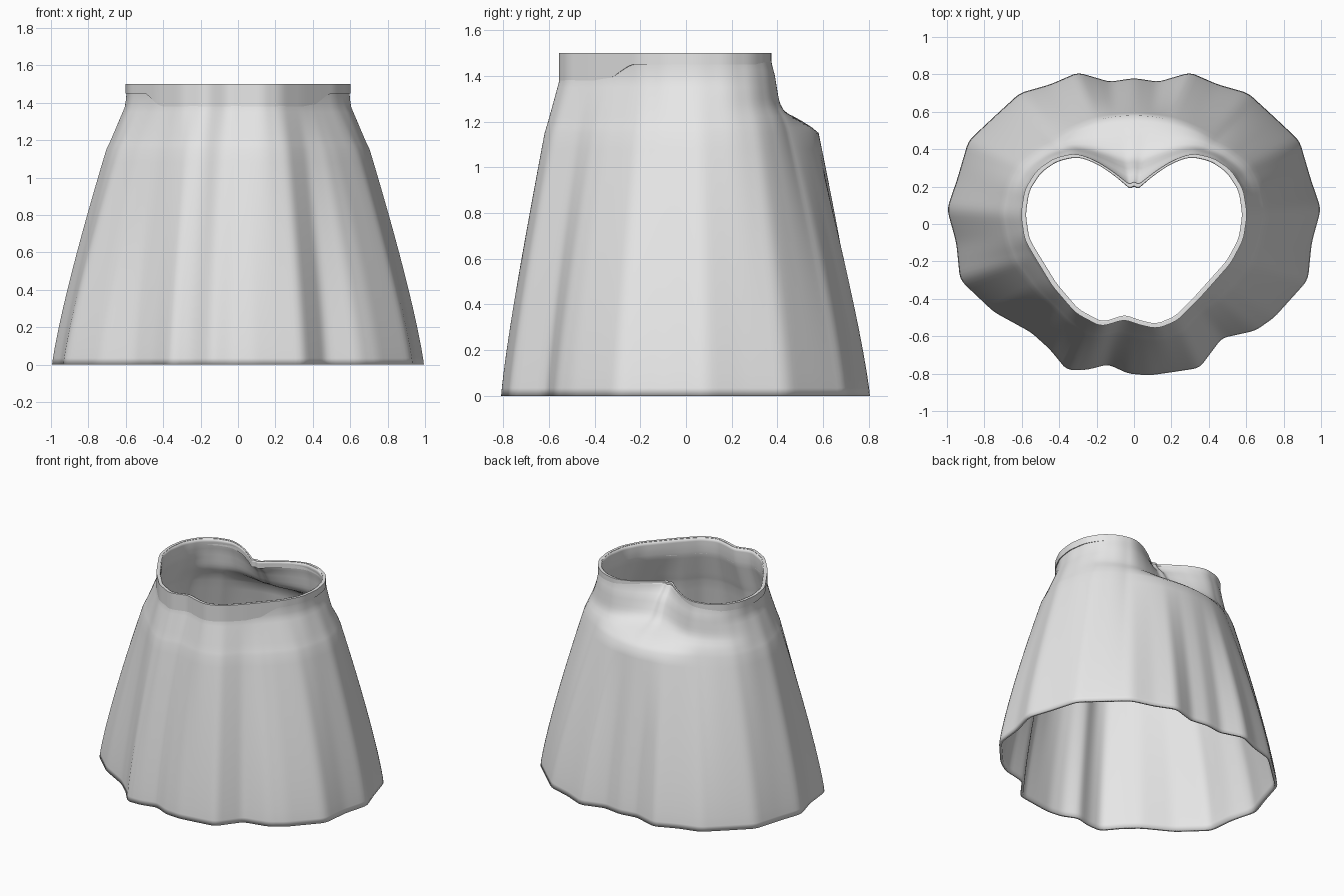
import bpy
import bmesh
import math
from mathutils import Vector

cube = bpy.data.objects.get("Cube")
if cube:
    bpy.data.objects.remove(cube, do_unlink=True)

STEPS = 240
WALL = 0.02
YOKE_Z = 1.15
TOP_Z = 1.5
ANGLES = [2 * math.pi * (i + 0.5) / STEPS for i in range(STEPS)]

# One material for the cloth
cloth = bpy.data.materials.new("light grey cloth")
cloth.use_nodes = True
grey = (0.8, 0.8, 0.8, 1)
cloth.diffuse_color = grey
cloth.node_tree.nodes["Principled BSDF"].inputs["Base Color"].default_value = grey


def smoothstep(low, high, value):
    t = min(1, max(0, (value - low) / (high - low)))
    return t * t * (3 - 2 * t)


def lerp(a, b, t):
    return a + (b - a) * t


def lookup(curve, value):
    """Piecewise linear profile."""
    for (a, p), (b, q) in zip(curve, curve[1:]):
        if value <= b:
            return lerp(p, q, (value - a) / (b - a))
    return curve[-1][1]


def outline(side_and_back, front):
    """Mirror the half outline and close it with the front."""
    mirrored = [(-x, y) for x, y in reversed(side_and_back) if x > 0]
    return [Vector(p) for p in side_and_back + mirrored + front]


def radii(points, blur):
    """Distance from the axis to a closed outline at every angle."""
    result = []
    for angle in ANGLES:
        ray = Vector((math.cos(angle), math.sin(angle)))
        hits = []
        for a, b in zip(points, points[1:] + points[:1]):
            edge = b - a
            det = ray.cross(edge)
            if abs(det) < 1e-9:
                continue
            dist = a.cross(edge) / det
            along = a.cross(ray) / det
            if dist > 0 and -1e-6 <= along <= 1 + 1e-6:
                hits.append(dist)
        result.append(max(hits))
    window = range(-blur, blur + 1)
    return [sum(result[(i + k) % STEPS] for k in window) / len(window)
            for i in range(STEPS)]


def shell(name, rings):
    """Closed wall: outer rings going up, then inner rings coming down."""
    bm = bmesh.new()
    loops = []
    walls = [(ring, 0) for ring in rings] + [(ring, WALL) for ring in reversed(rings)]
    for ring, inset in walls:
        loops.append([bm.verts.new(((r - inset) * math.cos(a), (r - inset) * math.sin(a), z))
                      for a, (r, z) in zip(ANGLES, ring)])
    for lower, upper in zip(loops, loops[1:] + loops[:1]):
        for i in range(STEPS):
            j = (i + 1) % STEPS
            bm.faces.new((lower[i], lower[j], upper[j], upper[i]))
    bmesh.ops.recalc_face_normals(bm, faces=bm.faces)
    mesh = bpy.data.meshes.new(name)
    bm.to_mesh(mesh)
    bm.free()
    mesh.materials.append(cloth)
    obj = bpy.data.objects.new(name, mesh)
    bpy.context.collection.objects.link(obj)
    bpy.ops.object.select_all(action='DESELECT')
    obj.select_set(True)
    bpy.context.view_layer.objects.active = obj
    return obj


# Pleated hem and heart-shaped waist outlines
hem = radii(outline(
    [(.93, -.3), (.95, -.1), (1, .08), (.945, .24), (.885, .445), (.73, .59),
     (.61, .7), (.45, .745), (.3, .81), (.13, .76), (0, .78)],
    [(-.75, -.47), (-.55, -.58), (-.45, -.67), (-.36, -.78), (-.25, -.78),
     (-.14, -.75), (-.03, -.8), (.08, -.81), (.22, -.79), (.35, -.77),
     (.47, -.61), (.65, -.57), (.75, -.5)]), 1)
waist = radii(outline(
    [(.565, -.08), (.585, .05), (.565, .18), (.5, .28), (.41, .34), (.3, .363),
     (.2, .325), (.11, .265), (.02, .19), (0, .21)],
    [(-.53, -.14), (-.42, -.32), (-.3, -.46), (-.17, -.53), (-.05, -.49),
     (.03, -.52), (.12, -.54), (.22, -.5), (.33, -.39), (.5, -.2)]), 2)
waist = [r + WALL for r in waist]

# Hip outline, with the fullness pushed out at the back
yoke = []
for a, h, w in zip(ANGLES, hem, waist):
    r = lerp(h, w, 0.74)
    if math.sin(a) > 0:
        oval = 1 / math.hypot(math.cos(a) / 0.68, math.sin(a) / 0.58)
        r = max(r, oval)
    yoke.append(r)

FRONT_RISE = [(YOKE_Z, 0), (1.2, .22), (1.38, .93), (1.44, 1), (TOP_Z, 1)]
BACK_RISE = [(YOKE_Z, 0), (1.18, .1), (1.22, .28), (1.26, .55), (1.3, .65),
             (1.4, .8), (1.46, .95), (TOP_Z, 1)]


def skirt_ring(z):
    ring = []
    for a, h, y, w in zip(ANGLES, hem, yoke, waist):
        if z <= YOKE_Z:
            r = lerp(h, y, (z / YOKE_Z) ** 1.2)
        else:
            back = smoothstep(0.15, 0.7, math.sin(a))
            rise = lerp(lookup(FRONT_RISE, z), lookup(BACK_RISE, z), back)
            r = lerp(y, w - 0.006, rise)
        ring.append((r, z))
    return ring


# Skirt body
levels = [0, 0.035] + [0.1 * k for k in range(1, 11)]
levels += [1.08] + [YOKE_Z + 0.025 * k for k in range(14)] + [TOP_Z - 0.002]
shell("skirt_body", [skirt_ring(z) for z in levels])
bpy.ops.object.shade_smooth()

# Waistband, deeper across the front
bottom = [(w, lerp(1.45, 1.38, smoothstep(0.4, 0.7, -math.sin(a))))
          for a, w in zip(ANGLES, waist)]
shell("waistband", [bottom, [(w, TOP_Z) for w in waist]])
bpy.ops.object.shade_smooth_by_angle(angle=math.radians(40))
